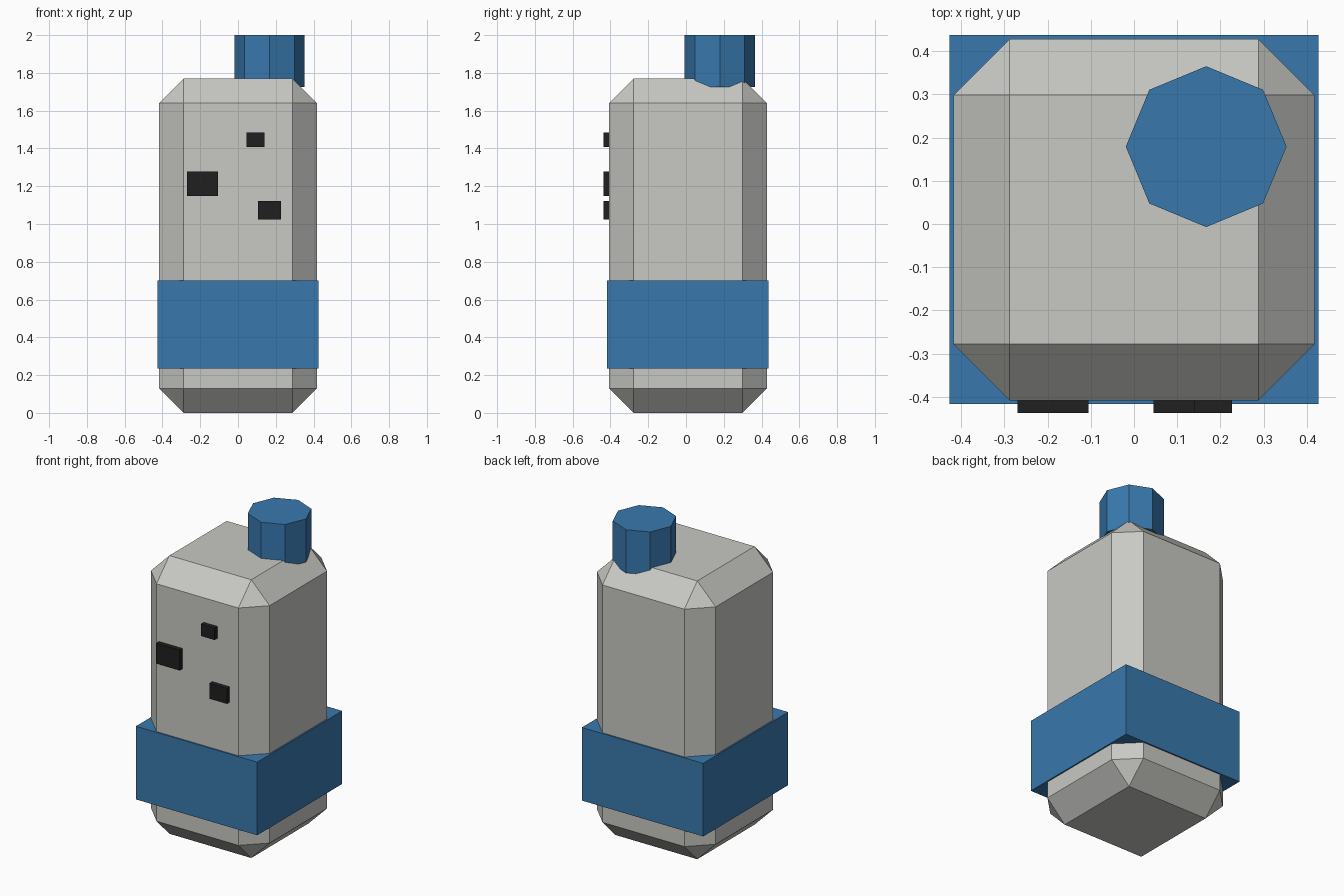
import bpy, bmesh, math
from mathutils import Matrix

if "Cube" in bpy.data.objects:
    bpy.data.objects.remove(bpy.data.objects["Cube"])


def material(name, color):
    m = bpy.data.materials.new(name)
    m.diffuse_color = (*color, 1.0)
    m.use_nodes = True
    m.node_tree.nodes["Principled BSDF"].inputs["Base Color"].default_value = m.diffuse_color
    return m


GREY = material("warm_grey", (0.58, 0.58, 0.55))
BLUE = material("blue", (0.04, 0.19, 0.42))
BLACK = material("black", (0.014, 0.014, 0.014))


def finish(name, bm, mat):
    bmesh.ops.recalc_face_normals(bm, faces=bm.faces)
    me = bpy.data.meshes.new(name)
    bm.to_mesh(me)
    bm.free()
    me.materials.append(mat)
    ob = bpy.data.objects.new(name, me)
    bpy.context.collection.objects.link(ob)
    return ob


def box(name, mat, lo, hi, chamfer=0.0):
    bm = bmesh.new()
    size = [b - a for a, b in zip(lo, hi)]
    mid = [(a + b) / 2 for a, b in zip(lo, hi)]
    bmesh.ops.create_cube(bm, size=1.0, matrix=Matrix.Translation(mid) @ Matrix.Diagonal((*size, 1)))
    if chamfer:
        bmesh.ops.bevel(bm, geom=bm.edges[:], offset=chamfer, segments=1,
                        affect='EDGES', profile=0.5)
    return finish(name, bm, mat)


# Chamfered bottle body
box("body", GREY, (-0.418, -0.408, 0.0), (0.418, 0.428, 1.77), chamfer=0.13)

# Square band around the lower body
box("band", BLUE, (-0.427, -0.417, 0.235), (0.427, 0.437, 0.70))

# Raised dark patches on the front
for i, (x0, x1, z0, z1) in enumerate([(-0.27, -0.105, 1.148, 1.278),
                                      (0.045, 0.14, 1.408, 1.484),
                                      (0.105, 0.227, 1.025, 1.123)]):
    box(f"front_patch_{i + 1}", BLACK, (x0, -0.437, z0), (x1, -0.39, z1))

# Octagonal cap, offset towards the back right corner
bm = bmesh.new()
bmesh.ops.create_cone(bm, cap_ends=True, segments=8, radius1=0.186, radius2=0.186,
                      depth=0.275, matrix=Matrix.Translation((0.167, 0.179, 1.8625)))
finish("cap", bm, BLUE)
